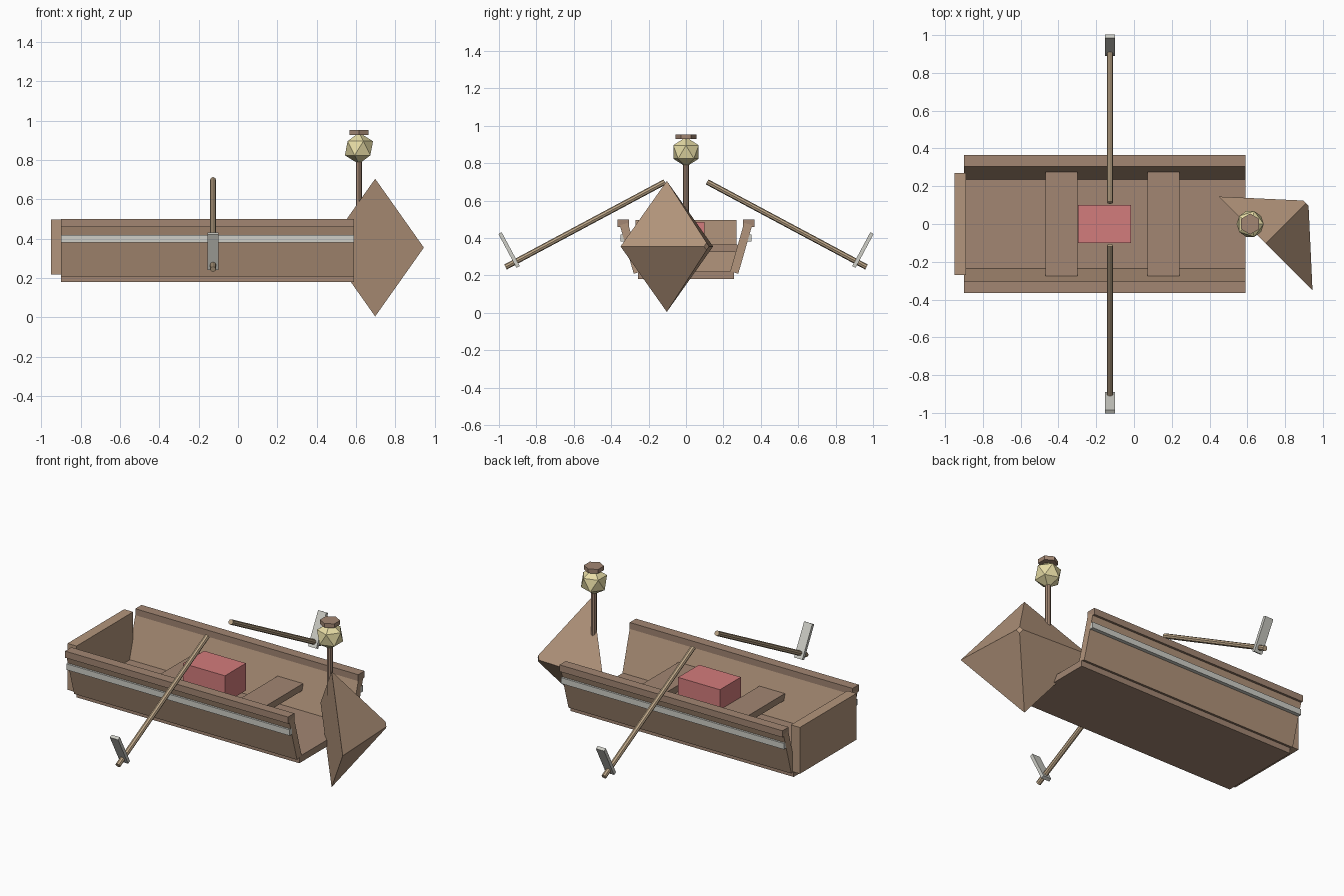
import bpy, math
from mathutils import Vector

if "Cube" in bpy.data.objects:
    bpy.data.objects.remove(bpy.data.objects["Cube"])


def mat(name, r, g, b):
    m = bpy.data.materials.new(name)
    m.diffuse_color = (r, g, b, 1)
    m.use_nodes = True
    m.node_tree.nodes["Principled BSDF"].inputs["Base Color"].default_value = m.diffuse_color
    return m


WOOD = mat("wood", 0.45, 0.30, 0.20)
TRIM = mat("dark_wood", 0.36, 0.24, 0.17)
TAN = mat("oar_wood", 0.52, 0.39, 0.25)
PALE = mat("pale_grey", 0.62, 0.62, 0.57)
PINK = mat("pink", 0.65, 0.20, 0.20)
GLOW = mat("lantern_yellow", 0.80, 0.72, 0.38)


def finish(name, m):
    o = bpy.context.object
    o.name = name
    o.data.materials.append(m)
    return o


def box(name, loc, size, m, tilt=0):
    bpy.ops.mesh.primitive_cube_add(size=1, location=loc, rotation=(tilt, 0, 0))
    o = finish(name, m)
    o.scale = size
    return o


def rod(name, a, b, r, m, sides=8, r2=None, spin=0):
    a, b = Vector(a), Vector(b)
    d = b - a
    bpy.ops.mesh.primitive_cone_add(vertices=sides, radius1=r, radius2=r if r2 is None else r2,
                                    depth=d.length, location=(a + b) / 2)
    o = finish(name, m)
    o.rotation_euler = d.to_track_quat('Z', 'Y').to_euler()
    return o


# hull floor and stern board
L, CX = 1.49, -0.155
box("floor", (CX, 0, 0.20), (L, 0.515, 0.04), TRIM)
box("stern_board", (-0.92, 0, 0.357), (0.06, 0.54, 0.28), WOOD)

# flared sides, rails, stripes and oars on both sides
for s, side in ((-1, "right"), (1, "left")):
    box(side + "_side", (CX, s * 0.295, 0.345), (L, 0.045, 0.27), WOOD, -s * 0.28)
    box(side + "_rail", (CX, s * 0.335, 0.48), (L, 0.06, 0.04), TRIM)
    box(side + "_stripe", (CX, s * 0.339, 0.40), (L, 0.025, 0.036), PALE)
    rod(side + "_oar", (-0.127, s * 0.113, 0.70), (-0.127, s * 0.965, 0.245), 0.015, TAN)
    box(side + "_blade", (-0.127, s * 0.946, 0.336), (0.055, 0.02, 0.205), PALE, -s * 0.49)

# seats and cargo box
for i, x in enumerate((-0.383, 0.157)):
    box("seat_%d" % i, (x, 0, 0.345), (0.17, 0.55, 0.04), TRIM)
box("cargo_box", (-0.157, 0, 0.403), (0.28, 0.2, 0.165), PINK)

# bow: four-sided truncated pyramid pointing diagonally
rod("bow", (0.6975, -0.1025, 0.355), (0.910, 0.110, 0.355), 0.35, WOOD, 4, 0.02)

# lantern on its post
rod("lantern_post", (0.615, 0, 0.50), (0.615, 0, 0.81), 0.016, TRIM)
bpy.ops.mesh.primitive_ico_sphere_add(subdivisions=1, radius=0.08, location=(0.615, 0, 0.86))
finish("lantern", GLOW)
bpy.ops.mesh.primitive_cylinder_add(vertices=6, radius=0.055, depth=0.025, location=(0.615, 0, 0.941))
finish("lantern_cap", TRIM)
